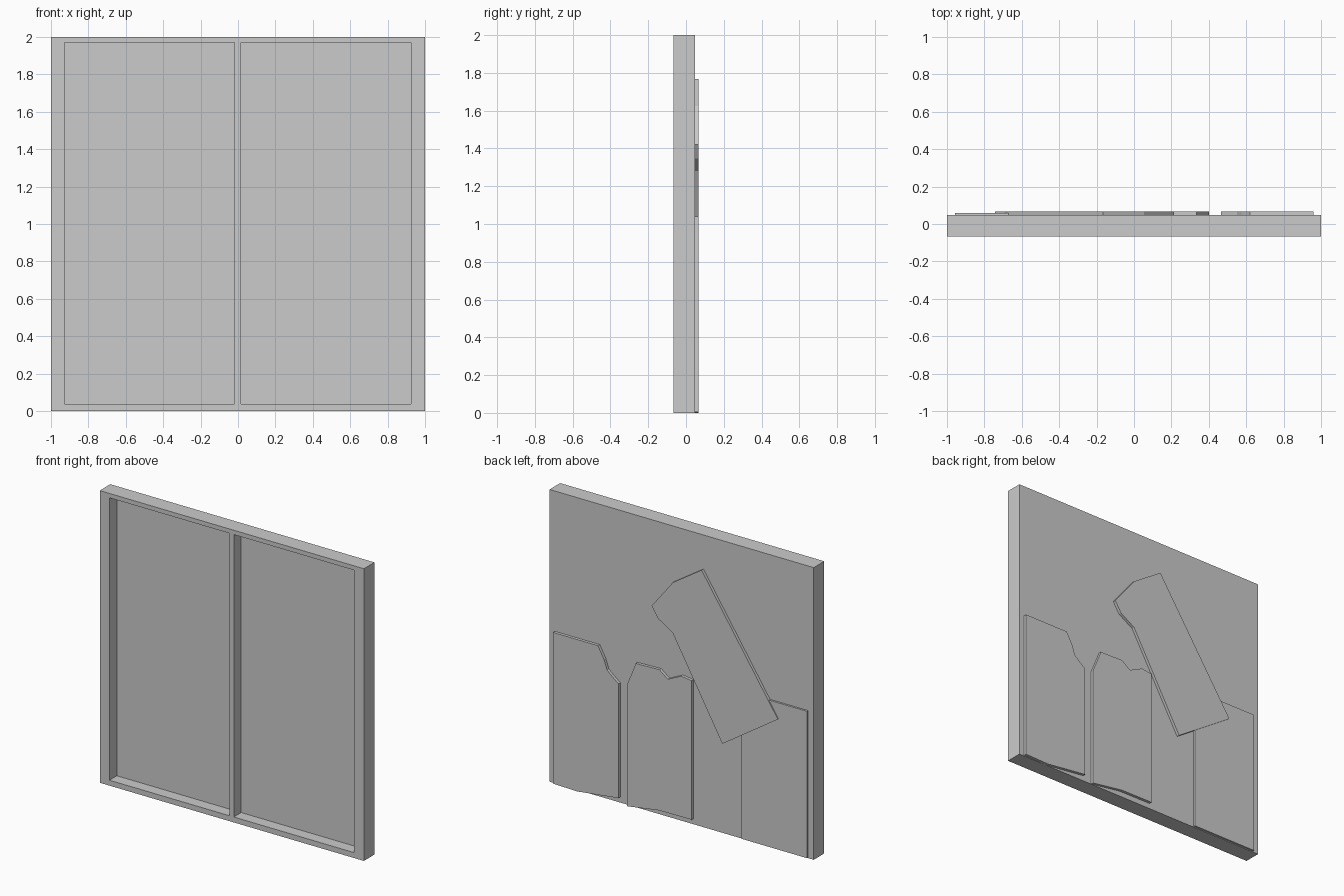
import bpy
import bmesh

if "Cube" in bpy.data.objects:
    bpy.data.objects.remove(bpy.data.objects["Cube"])

FRONT, BACK = -0.067, 0.047   # body front and back planes
POCKET = 0.013                # floor of the front recesses


def prism(name, outline, y0, y1):
    """Extrude an x-z outline from y0 to y1."""
    bm = bmesh.new()
    face = bm.faces.new([bm.verts.new((x, y0, z)) for x, z in outline])
    ext = bmesh.ops.extrude_face_region(bm, geom=[face])
    verts = [g for g in ext["geom"] if isinstance(g, bmesh.types.BMVert)]
    bmesh.ops.translate(bm, verts=verts, vec=(0, y1 - y0, 0))
    bmesh.ops.recalc_face_normals(bm, faces=bm.faces)
    mesh = bpy.data.meshes.new(name)
    bm.to_mesh(mesh)
    bm.free()
    obj = bpy.data.objects.new(name, mesh)
    bpy.context.collection.objects.link(obj)
    return obj


def rect(x0, x1, z0, z1):
    return [(x0, z0), (x1, z0), (x1, z1), (x0, z1)]


# Square body with two tall recesses in the front
body = prism("panel_body", rect(-1, 1, 0, 2), FRONT, BACK)
for x0, x1 in ((-0.927, -0.018), (0.015, 0.924)):
    cutter = prism("recess_cutter", rect(x0, x1, 0.037, 1.97), FRONT - 0.1, POCKET)
    cutter.hide_render = True
    mod = body.modifiers.new("recess", "BOOLEAN")
    mod.operation = "DIFFERENCE"
    mod.solver = "EXACT"
    mod.object = cutter
    bpy.context.view_layer.objects.active = body
    bpy.ops.object.modifier_apply(modifier=mod.name)
    bpy.data.objects.remove(cutter)

# Broken boards fixed to the back
boards = {
    "end_board": (0.067, [(0.96, 0.005), (0.96, 1.04), (0.62, 1.04), (0.575, 0.96),
                          (0.55, 0.89), (0.465, 0.82), (0.465, 0.038), (0.78, 0)]),
    "middle_board": (0.067, [(0.40, 0), (0.40, 0.83), (0.333, 0.995), (0.155, 1.0),
                             (0.09, 0.952), (-0.01, 1.0), (-0.09, 0.99),
                             (-0.09, 0.038), (0.16, 0.036)]),
    "leaning_board": (0.067, [(0.213, 1.422), (0.053, 1.624), (-0.165, 1.767),
                              (-0.743, 0.90), (-0.322, 0.62), (0.055, 1.28),
                              (0.165, 1.347)]),
    "short_board": (0.06, [(-0.46, 0.005), (-0.46, 0.83), (-0.54, 1.01),
                           (-0.957, 1.01), (-0.957, 0.005)]),
}
for name, (depth, outline) in boards.items():
    prism(name, outline, BACK - 0.004, depth)
